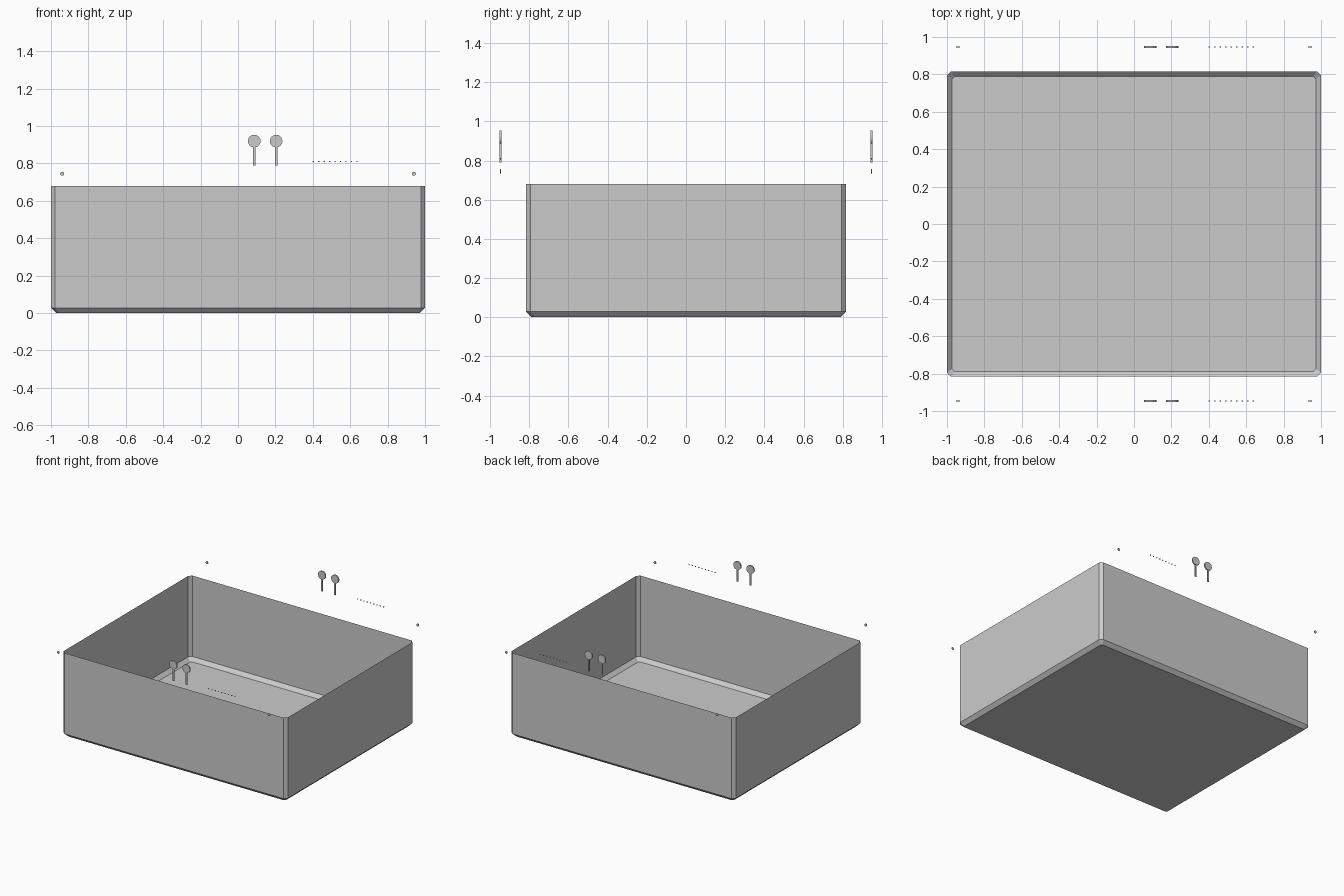
import bpy, bmesh, math
from mathutils import Matrix, Vector

cube = bpy.data.objects.get("Cube")
if cube:
    bpy.data.objects.remove(cube, do_unlink=True)

GREY = (0.6, 0.6, 0.6, 1)
mat = bpy.data.materials.new("plain grey")
mat.use_nodes = True
mat.diffuse_color = GREY
mat.node_tree.nodes["Principled BSDF"].inputs["Base Color"].default_value = GREY


def finish(name, bm):
    mesh = bpy.data.meshes.new(name)
    bm.to_mesh(mesh)
    bm.free()
    mesh.materials.append(mat)
    obj = bpy.data.objects.new(name, mesh)
    bpy.context.collection.objects.link(obj)
    return obj


def ring(bm, hx, hy, cut, z):
    """Rectangle outline with cut corners."""
    pts = []
    for sx, sy in ((1, -1), (1, 1), (-1, 1), (-1, -1)):
        a = (sx * hx, sy * (hy - cut), z)
        b = (sx * (hx - cut), sy * hy, z)
        pts += [a, b] if sx * sy > 0 else [b, a]
    return [bm.verts.new(p) for p in pts]


def disc(bm, x, y, z, radius, depth, sides):
    """Short cylinder facing the front."""
    place = Matrix.Translation((x, y, z)) @ Matrix.Rotation(math.pi / 2, 4, "X")
    bmesh.ops.create_cone(bm, cap_ends=True, segments=sides, radius1=radius,
                          radius2=radius, depth=depth, matrix=place)


def bar(bm, x, y, z, size):
    place = Matrix.Translation((x, y, z)) @ Matrix.Diagonal((*size, 1))
    bmesh.ops.create_cube(bm, size=1, matrix=place)


# Open tray: thin sheet walls, chamfered corners and bottom edge
bm = bmesh.new()
rings = [ring(bm, 0.972, 0.788, 0.014, 0),
         ring(bm, 1, 0.816, 0.022, 0.028),
         ring(bm, 1, 0.816, 0.022, 0.68)]
bm.faces.new(reversed(rings[0]))
for low, high in zip(rings, rings[1:]):
    for i in range(len(low)):
        j = (i + 1) % len(low)
        bm.faces.new((low[i], low[j], high[j], high[i]))
bmesh.ops.recalc_face_normals(bm, faces=bm.faces)
finish("tray", bm)

# Small fittings floating beyond the front and back walls
for side, y in (("front", -0.947), ("back", 0.947)):
    for n, x in enumerate((0.087, 0.204), 1):
        bm = bmesh.new()
        disc(bm, x, y, 0.919, 0.034, 0.01, 16)
        finish(f"{side}_knob_{n}", bm)
        bm = bmesh.new()
        bar(bm, x, y, 0.84, (0.012, 0.008, 0.1))
        finish(f"{side}_stem_{n}", bm)

    bm = bmesh.new()
    for i in range(9):
        disc(bm, 0.402 + 0.0293 * i, y, 0.81, 0.004, 0.006, 8)
    finish(f"{side}_dot_row", bm)

    for name, x in (("left", 0.94), ("right", -0.94)):
        bm = bmesh.new()
        disc(bm, x, y, 0.745, 0.011, 0.005, 10)
        finish(f"{side}_{name}_stud", bm)
